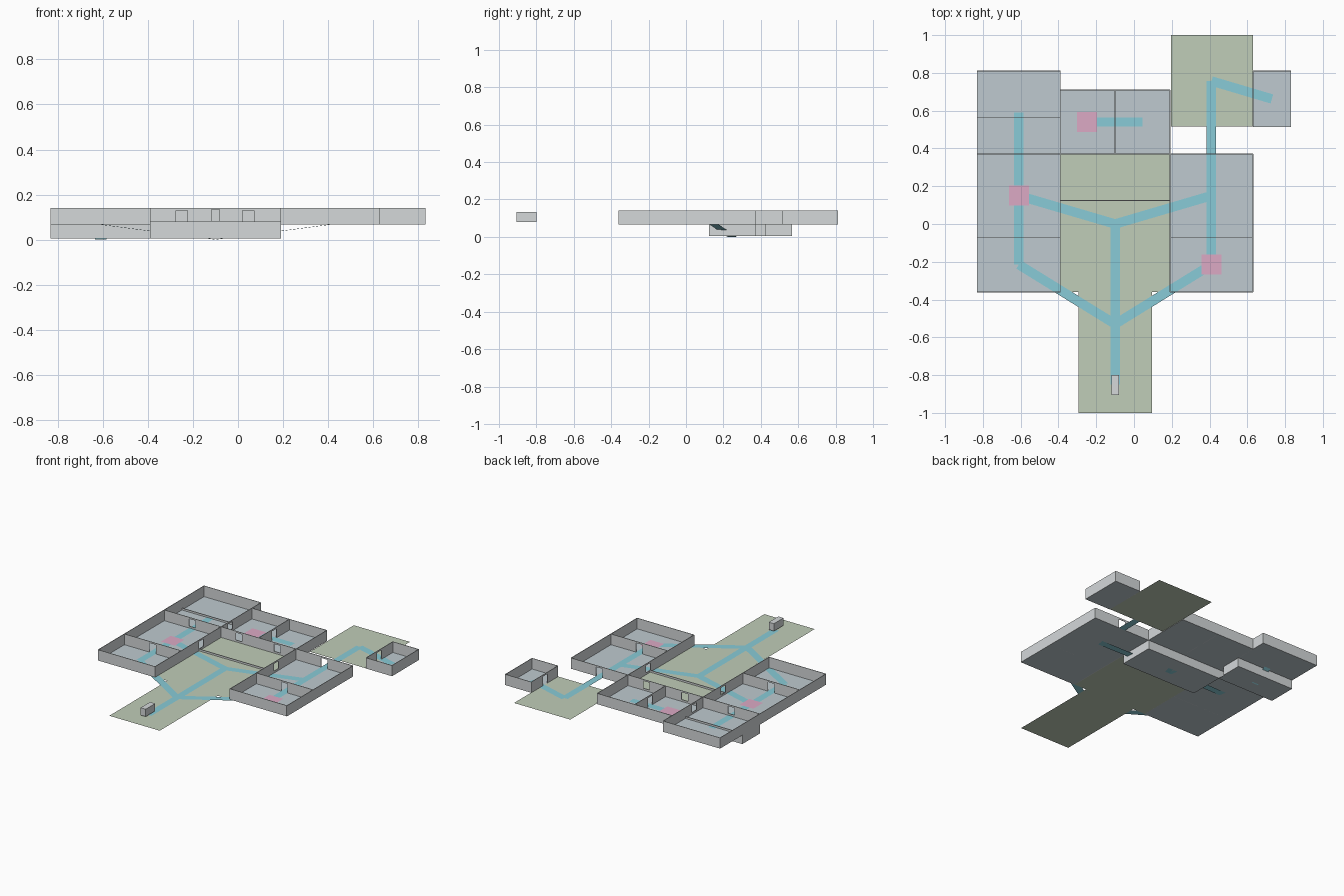
import bpy
from mathutils import Vector

if "Cube" in bpy.data.objects:
    bpy.data.objects.remove(bpy.data.objects["Cube"])

F, L, H, T = 0.066, 0.004, 0.075, 0.004   # main floor, lower floor, wall height, thickness
DW, DH = 0.05, 0.064                      # door width and height


def mat(name, c):
    m = bpy.data.materials.new(name)
    m.diffuse_color = (*c, 1)
    m.use_nodes = True
    m.node_tree.nodes["Principled BSDF"].inputs["Base Color"].default_value = m.diffuse_color
    return m


SLATE = mat("slate_floor", (0.52, 0.59, 0.63))
GREEN = mat("green_ground", (0.53, 0.61, 0.48))
TEAL = mat("teal_path", (0.25, 0.60, 0.68))
PINK = mat("pink_marker", (0.72, 0.40, 0.56))
WALL = mat("grey_wall", (0.66, 0.69, 0.70))


def mesh(name, verts, faces, m):
    me = bpy.data.meshes.new(name)
    me.from_pydata(verts, [], faces)
    me.materials.append(m)
    ob = bpy.data.objects.new(name, me)
    bpy.context.collection.objects.link(ob)
    return ob


def sheet(name, x0, x1, y0, y1, z, m):
    return mesh(name, [(x0, y0, z), (x1, y0, z), (x1, y1, z), (x0, y1, z)],
                [(0, 1, 2, 3)], m)


def boxes(name, items, m):
    verts, faces = [], []
    for x0, x1, y0, y1, z0, z1 in items:
        n = len(verts)
        verts += [(x, y, z) for z in (z0, z1)
                  for x, y in ((x0, y0), (x1, y0), (x1, y1), (x0, y1))]
        faces += [tuple(n + i for i in f) for f in
                  ((3, 2, 1, 0), (4, 5, 6, 7), (0, 1, 5, 4),
                   (1, 2, 6, 5), (2, 3, 7, 6), (3, 0, 4, 7))]
    return mesh(name, verts, faces, m)


def wall(name, axis, at, a, b, doors=(), z=F):
    """Straight wall along an axis, with door openings and lintels."""
    spans, p = [], a
    for d in sorted(doors):
        spans += [(p, d - DW / 2, z, z + H), (d - DW / 2, d + DW / 2, z + DH, z + H)]
        p = d + DW / 2
    spans.append((p, b, z, z + H))
    h = T / 2
    boxes(name, [(s, e, at - h, at + h, lo, hi) if axis == 'x' else
                 (at - h, at + h, s, e, lo, hi) for s, e, lo, hi in spans], WALL)


def path(name, a, b, w=0.05):
    """Flat ribbon between two room centres."""
    a, b = Vector(a), Vector(b)
    s = (b - a).cross(Vector((0, 0, 1))).normalized() * w / 2
    mesh(name, [a + s, b + s, b - s, a - s], [(0, 1, 2, 3)], TEAL)


# floors
for n, r, z, m in (
        ("approach_ground", (-.295, .095, -1, -.70), F, GREEN),
        ("forecourt_ground", (-.295, .095, -.70, -.36), F, GREEN),
        ("courtyard_ground", (-.39, .19, -.36, .37), F, GREEN),
        ("rear_yard_ground", (.195, .63, .515, 1), F, GREEN),
        ("left_front_floor", (-.83, -.39, -.36, -.07), F, SLATE),
        ("left_mid_floor", (-.83, -.39, -.07, .37), F, SLATE),
        ("left_rear_floor", (-.83, -.39, .37, .81), F, SLATE),
        ("back_left_floor", (-.39, -.10, .37, .71), F, SLATE),
        ("back_right_floor", (-.10, .19, .37, .71), F, SLATE),
        ("right_rear_floor", (.19, .63, -.07, .37), F, SLATE),
        ("right_front_floor", (.19, .63, -.36, -.07), F, SLATE),
        ("outbuilding_floor", (.63, .83, .515, .81), F, SLATE),
        ("lower_hall_floor", (-.39, .19, .125, .37), L, SLATE),
        ("lower_left_floor", (-.83, -.39, .37, .565), L, SLATE)):
    sheet(n, *r, z, m)

# main walls: axis, position, start, end, doors
for i, w in enumerate((
        ('y', -.83, -.36, .81), ('y', -.39, -.36, .81, (.15, .47)),
        ('x', -.36, -.83, -.39), ('x', -.07, -.83, -.39, (-.61,)),
        ('x', .37, -.83, -.39, (-.61,)), ('x', .81, -.83, -.39),
        ('x', .37, -.39, .19, (-.25, .045)), ('x', .71, -.39, .19),
        ('y', -.10, .37, .71, (.54,)), ('y', .19, .37, .71),
        ('y', .19, -.36, .37, (.15,)), ('y', .63, -.36, .37),
        ('x', -.36, .19, .63), ('x', -.07, .19, .63, (.41,)),
        ('x', .37, .19, .63, (.41,)),
        ('y', .63, .515, .81, (.66,)), ('y', .83, .515, .81),
        ('x', .515, .63, .83), ('x', .81, .63, .83))):
    wall(f"wall_{i}", *w)

# lower level walls, rising slightly above the main floor
for i, w in enumerate((
        ('x', .125, -.39, .19), ('x', .37, -.39, .19),
        ('y', -.39, .125, .37), ('y', .19, .125, .37),
        ('x', .37, -.83, -.39), ('x', .565, -.83, -.39),
        ('y', -.83, .37, .565), ('y', -.39, .37, .565, (.397,)))):
    wall(f"lower_wall_{i}", *w, z=L)

# teal walking routes and ramps
P = F + 0.0006
hub, yard = (-.10, -.53, P), (-.10, 0, P)
left, right = (-.61, .15, P), (.41, .15, P)
low_hall, low_left = (-.10, .247, 0), (-.61, .467, 0.001)
for i, (a, b) in enumerate((
        ((-.10, -.85, P), hub), (hub, yard),
        (hub, (-.61, -.215, P)), (hub, (.41, -.215, P)),
        (yard, left), (yard, right),
        ((-.61, -.215, P), left), (left, (-.61, .59, P)),
        (right, (.41, -.215, P)), (right, (.41, .757, P)),
        ((.41, .757, P), (.73, .662, P)),
        ((-.245, .54, P), (.045, .54, P)),
        (left, low_hall), (right, low_hall),
        ((-.61, .59, P), low_left))):
    path(f"path_{i}", a, b)

# pink floor markers
for i, (x, y) in enumerate(((-.25, .54), (-.61, .15), (.41, -.215))):
    sheet(f"floor_marker_{i}", x - .053, x + .053, y - .053, y + .053, P + .0006, PINK)

# raised start block
boxes("start_block", [(-.12, -.08, -.905, -.80, .081, .133)], WALL)
